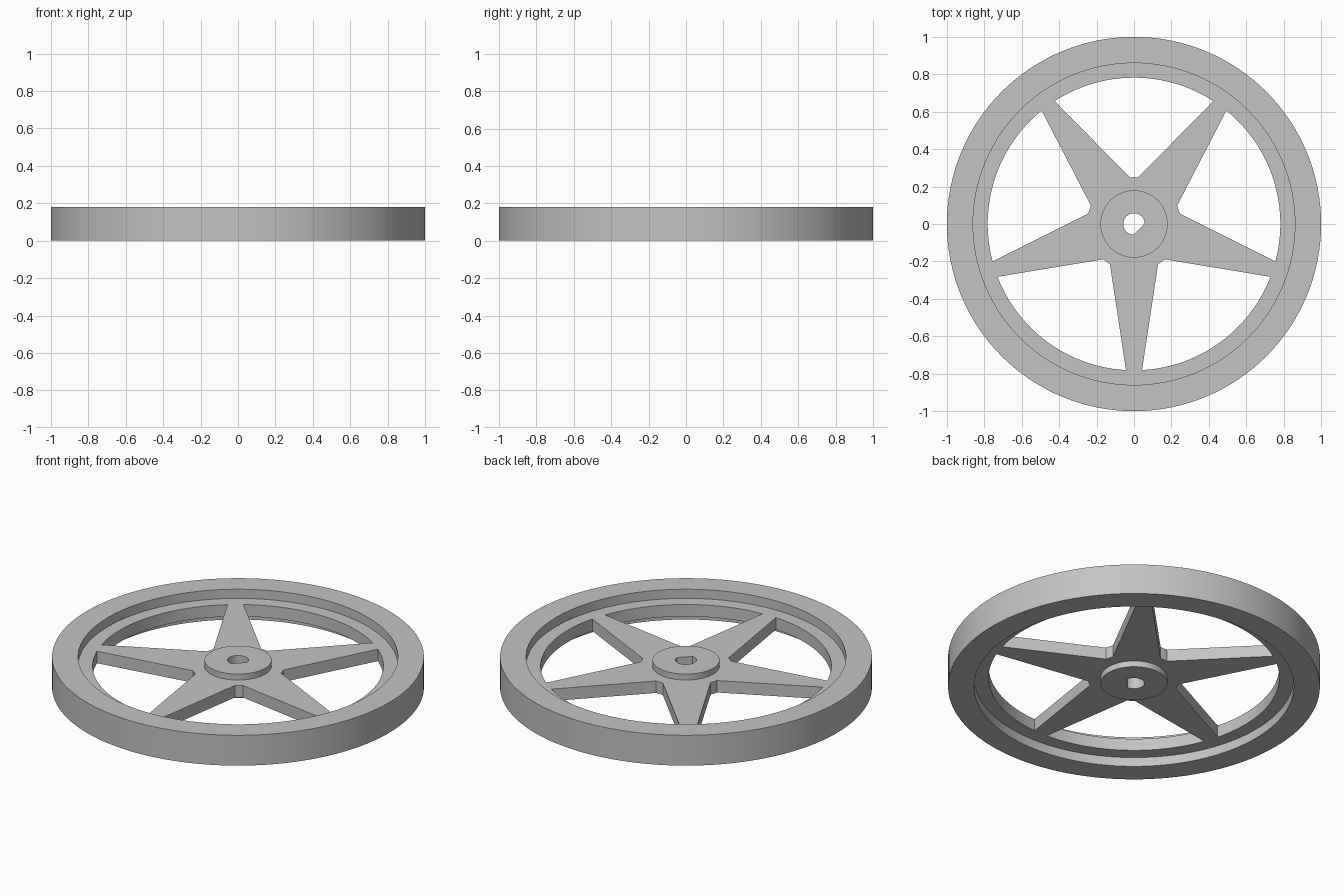
import bpy
import bmesh
from math import cos, sin, radians

if "Cube" in bpy.data.objects:
    bpy.data.objects.remove(bpy.data.objects["Cube"], do_unlink=True)

HEIGHT = 0.18
MID = HEIGHT / 2
SPOKES = 5

grey = bpy.data.materials.new("plain grey")
grey.use_nodes = True
grey.diffuse_color = (0.55, 0.55, 0.55, 1)
grey.node_tree.nodes["Principled BSDF"].inputs["Base Color"].default_value = grey.diffuse_color


def arc(radius, start, end, steps):
    """Points on an arc, angles in degrees, both ends included."""
    angles = [radians(start + (end - start) * i / steps) for i in range(steps + 1)]
    return [(radius * cos(a), radius * sin(a)) for a in angles]


def circle(radius, steps=128):
    return arc(radius, 0, 360, steps)[:-1]


def plate(name, outlines, thickness):
    """Extrude a flat outline with holes, centred on the mid plane."""
    curve = bpy.data.curves.new(name, "CURVE")
    curve.dimensions = "2D"
    curve.fill_mode = "BOTH"
    curve.extrude = thickness / 2
    for points in outlines:
        spline = curve.splines.new("POLY")
        spline.points.add(len(points) - 1)
        for p, (x, y) in zip(spline.points, points):
            p.co = (x, y, 0, 1)
        spline.use_cyclic_u = True
    temp = bpy.data.objects.new(name + "_outline", curve)
    bpy.context.collection.objects.link(temp)
    graph = bpy.context.evaluated_depsgraph_get()
    mesh = bpy.data.meshes.new_from_object(temp.evaluated_get(graph))
    bpy.data.objects.remove(temp, do_unlink=True)

    # Weld caps to walls
    bm = bmesh.new()
    bm.from_mesh(mesh)
    bmesh.ops.remove_doubles(bm, verts=bm.verts, dist=0.0001)
    bmesh.ops.recalc_face_normals(bm, faces=bm.faces)
    bmesh.ops.translate(bm, verts=bm.verts, vec=(0, 0, MID))
    bm.to_mesh(mesh)
    bm.free()
    mesh.materials.clear()
    mesh.materials.append(grey)

    obj = bpy.data.objects.new(name, mesh)
    bpy.context.collection.objects.link(obj)
    bpy.ops.object.select_all(action="DESELECT")
    obj.select_set(True)
    bpy.context.view_layer.objects.active = obj
    bpy.ops.object.shade_smooth_by_angle(angle=radians(30))
    return obj


# Tall outer rim
plate("rim", [circle(1.0), circle(0.86)], HEIGHT)

# Thin web: inner ring and tapered spokes left between five windows
windows = []
for i in range(SPOKES):
    mid = 90 + i * 360 / SPOKES
    half = 180 / SPOKES - 3.15
    windows.append(arc(0.782, mid - half, mid + half, 24) + arc(0.25, mid + 5, mid - 5, 4))
plate("spoke_web", [circle(0.87), circle(0.17, 64)] + windows, 0.071)

# Hub raised on both sides, with a bore flattened on one side
bore = arc(0.057, 2, 268, 36)
plate("hub", [circle(0.18, 64), bore], 0.142)
